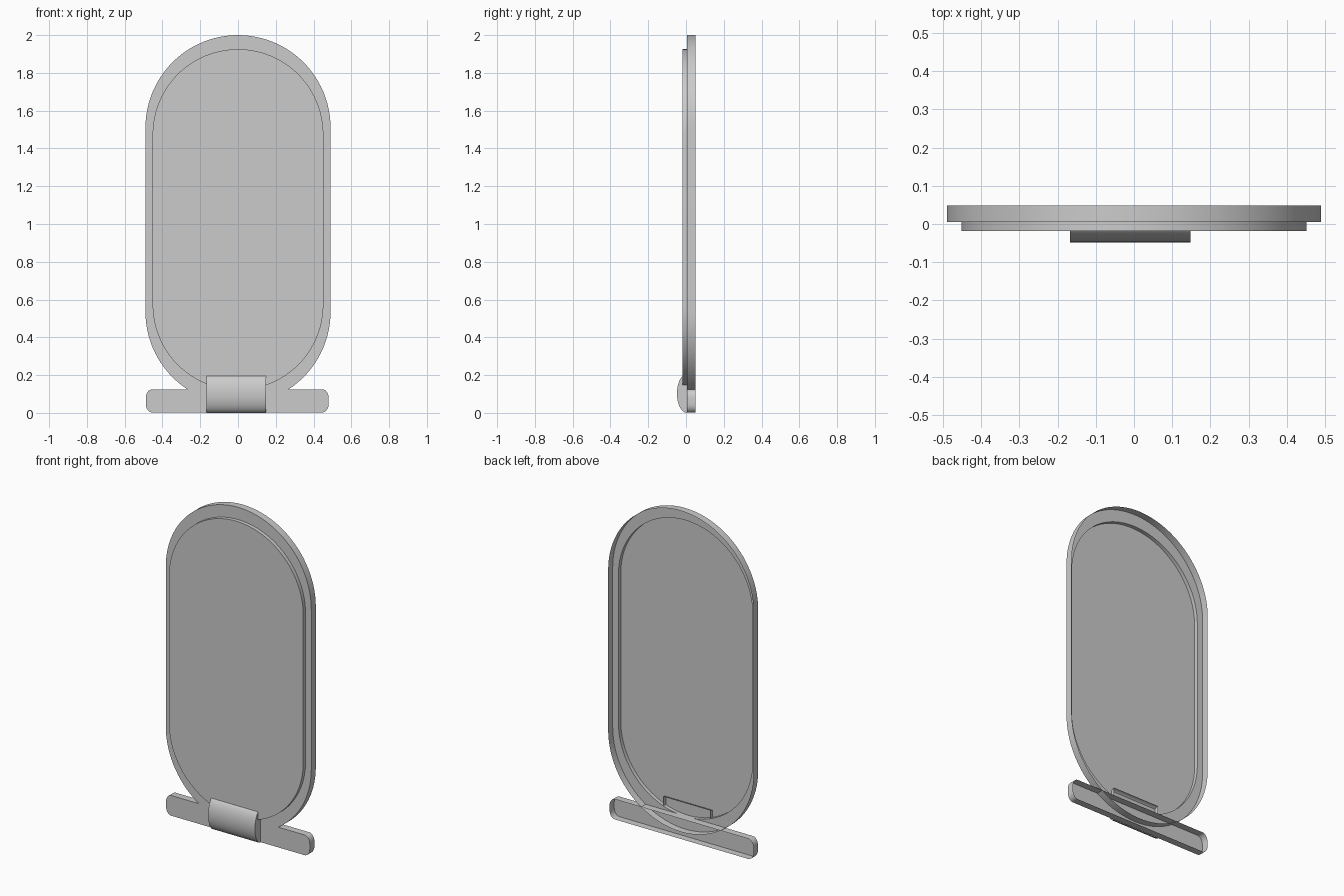
import bpy
from math import sin, cos, pi

if "Cube" in bpy.data.objects:
    bpy.data.objects.remove(bpy.data.objects["Cube"])


def make(name, verts, faces):
    mesh = bpy.data.meshes.new(name)
    mesh.from_pydata(verts, [], faces)
    obj = bpy.data.objects.new(name, mesh)
    bpy.context.collection.objects.link(obj)
    bpy.ops.object.select_all(action='DESELECT')
    obj.select_set(True)
    bpy.context.view_layer.objects.active = obj
    bpy.ops.object.shade_smooth_by_angle(angle=0.6)
    return obj


def rounded(cx, cz, hx, hz, rx, rz, seg):
    """Rounded outline in x/z, counter-clockwise seen from the front."""
    pts = []
    for q, (sx, sz) in enumerate([(1, 1), (-1, 1), (-1, -1), (1, -1)]):
        for i in range(seg + 1):
            if i == 0 and q % 2 and hx - rx < 1e-6:
                continue  # the two quarters share the top / bottom point
            a = (q + i / seg) * pi / 2
            pts.append((cx + sx * (hx - rx) + rx * cos(a),
                        cz + sz * (hz - rz) + rz * sin(a)))
    return pts


def shell(name, rings, cap=True):
    """Skin rings of (outline, y) from back to front, open at the back."""
    n = len(rings[0][0])
    verts = [(x, y, z) for outline, y in rings for x, z in outline]
    faces = [(r * n + i, r * n + (i + 1) % n,
              (r + 1) * n + (i + 1) % n, (r + 1) * n + i)
             for r in range(len(rings) - 1) for i in range(n)]
    if cap:
        faces.append(tuple(range(len(verts) - n, len(verts))))
    return make(name, verts, faces)


BACK, FACE, RAISED, BULGE = 0.049, 0.005, -0.018, -0.048

# Oval frame and raised panel, the panel being a scaled copy of the outline
outer = rounded(0, 1.0225, 0.49, 0.9775, 0.49, 0.49, 24)
inner = rounded(0, 1.0235, 0.452, 0.902, 0.452, 0.452, 24)
shell("oval_frame", [(outer, BACK), (outer, FACE), (inner, FACE)], cap=False)
shell("raised_panel", [(inner, FACE), (inner, RAISED)])

# Base bar with rounded ends
bar = rounded(-0.004, 0.0635, 0.484, 0.0615, 0.035, 0.045, 8)
shell("base_bar", [(bar, BACK), (bar, FACE)])

# Bulging binding band, half-elliptical section running along x
N = 20
section = [(FACE + (BULGE - FACE) * sin(pi * i / N), 0.1025 + 0.1025 * cos(pi * i / N))
           for i in range(N + 1)]
verts = [(x, y, z) for x in (-0.167, 0.148) for y, z in section]
faces = [(i, i + 1, N + 2 + i, N + 1 + i) for i in range(N)]
faces += [tuple(range(N, -1, -1)), tuple(range(N + 1, 2 * N + 2))]
make("binding_band", verts, faces)
